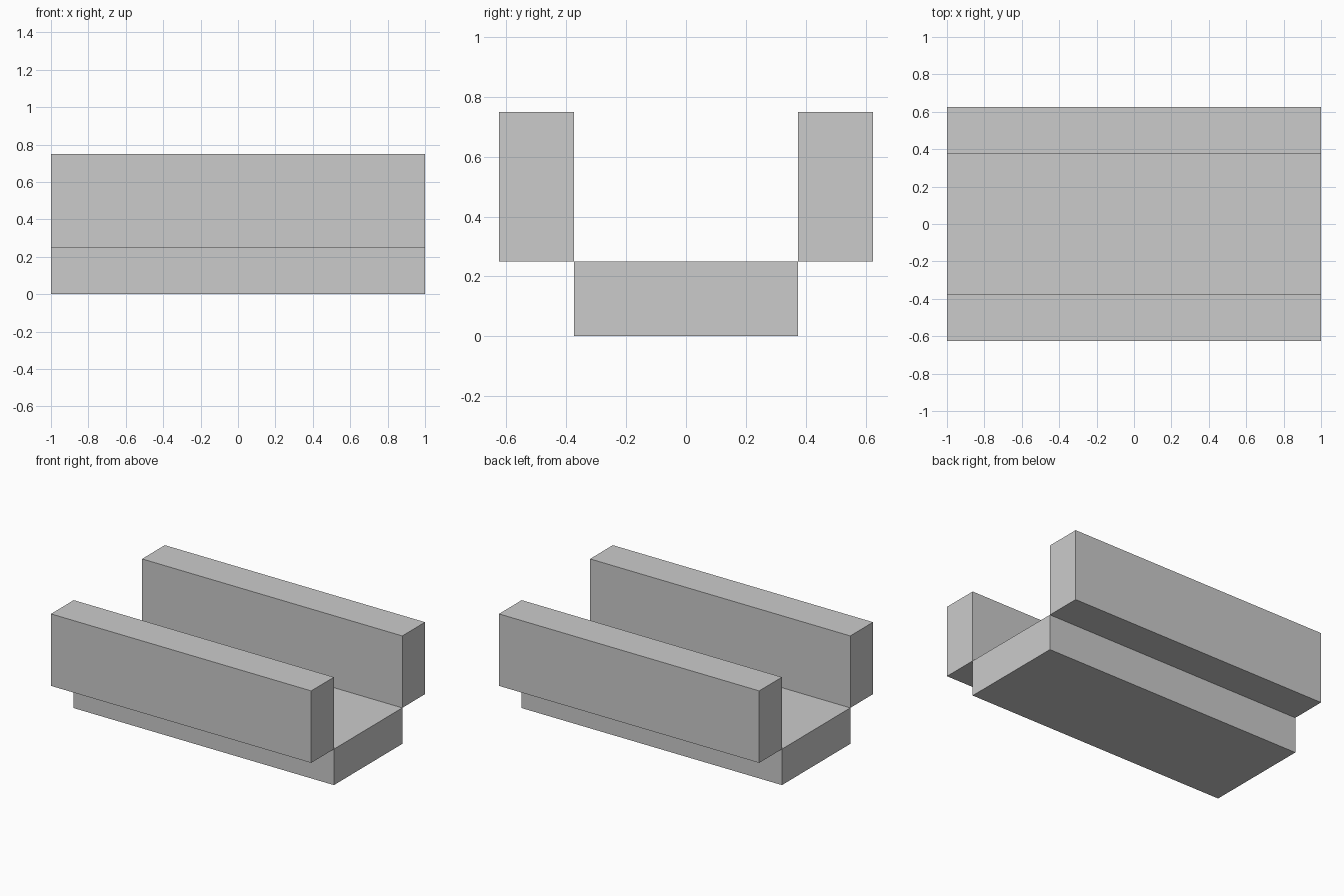
import bpy

if "Cube" in bpy.data.objects:
    bpy.data.objects.remove(bpy.data.objects["Cube"])

LENGTH = 2.0


def box(name, size, center):
    bpy.ops.mesh.primitive_cube_add(size=1, location=center)
    obj = bpy.context.object
    obj.name = name
    obj.scale = size
    bpy.ops.object.transform_apply(location=False, rotation=False, scale=True)
    return obj


# Floor slab of the channel
box("channel_floor", (LENGTH, 0.75, 0.25), (0, 0, 0.125))

# Side walls, touching the floor only along its upper edges
for name, side in (("front_wall", -1), ("back_wall", 1)):
    box(name, (LENGTH, 0.25, 0.5), (0, side * 0.5, 0.5))
